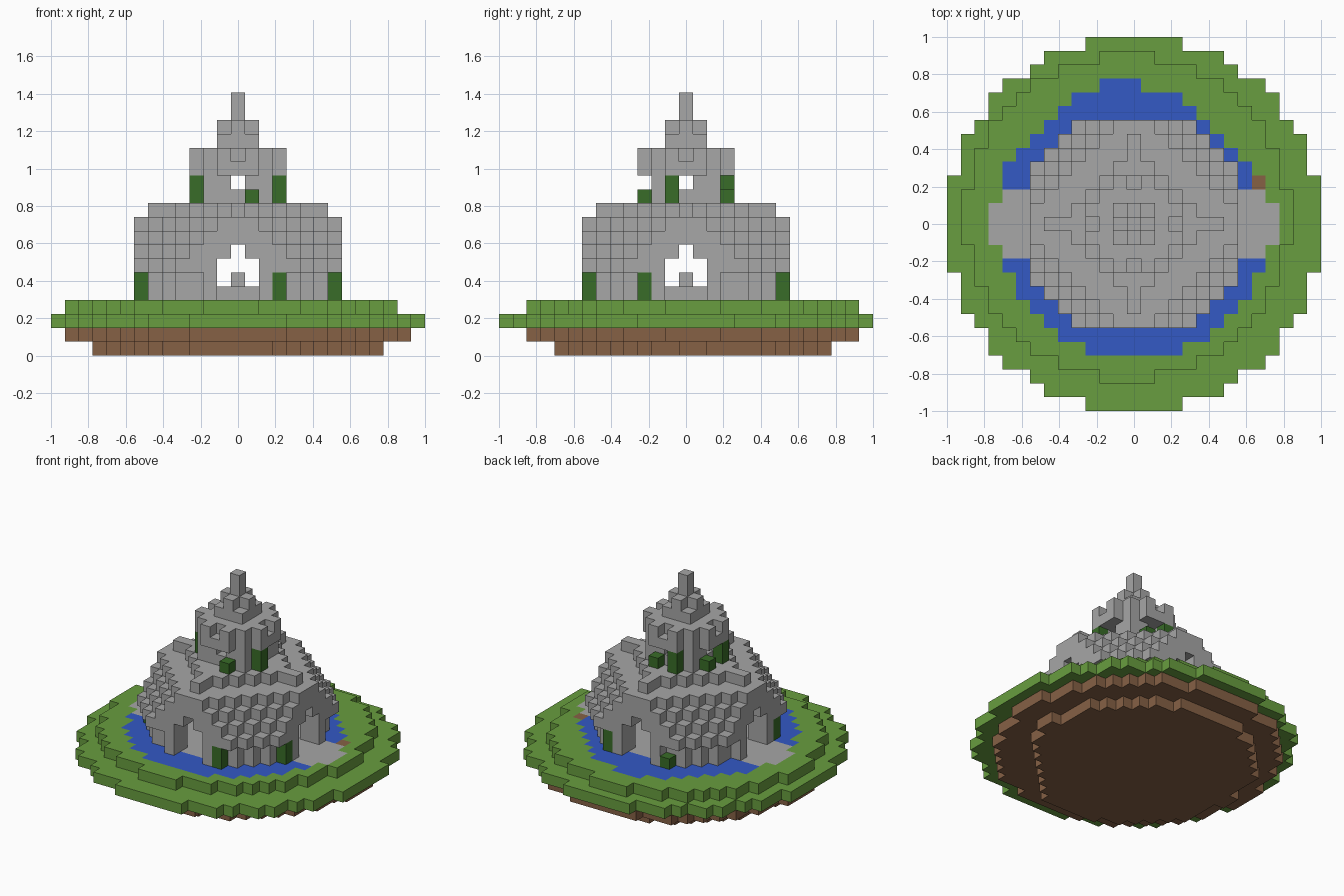
import bpy
import bmesh
from mathutils import Vector

if "Cube" in bpy.data.objects:
    bpy.data.objects.remove(bpy.data.objects["Cube"])

CELL = 2 / 27
SPAN = range(-13, 14)
PLANE = [(i, j) for i in SPAN for j in SPAN]


def material(name, rgb):
    mat = bpy.data.materials.new(name)
    mat.use_nodes = True
    mat.diffuse_color = (*rgb, 1)
    mat.node_tree.nodes["Principled BSDF"].inputs["Base Color"].default_value = (*rgb, 1)
    return mat


STONE = material("stone grey", (0.385, 0.385, 0.385))
GRASS = material("grass green", (0.14, 0.34, 0.05))
WATER = material("water blue", (0.033, 0.1, 0.56))
EARTH = material("earth brown", (0.24, 0.12, 0.06))
LEAF = material("leaf green", (0.04, 0.15, 0.021))

blocks = {}  # grid cell -> part name
parts = {}   # part name -> material


def fill(part, mat, layers, rule):
    """Put blocks of a part wherever the rule holds on the given layers."""
    parts[part] = mat
    for k in layers:
        for i, j in PLANE:
            if rule(i, j):
                blocks[i, j, k] = part


def carve(layers, rule):
    for k in layers:
        for i, j in PLANE:
            if rule(i, j):
                blocks.pop((i, j, k), None)


def disc(cx, cy, r2):
    return lambda i, j: (i - cx) ** 2 + (j - cy) ** 2 <= r2


def octagon(reach, total):
    return lambda i, j: max(abs(i), abs(j)) <= reach and abs(i) + abs(j) <= total


def moat_shape(i, j):
    if j > 0:
        return disc(-0.5, 0, 93.5)(i, j) and abs(i + 0.5) + j <= 12.5
    return disc(0, 0, 92)(i, j)


# Round island: two earth layers, two grass layers
fill("earth_base", EARTH, [0], lambda i, j: disc(0, 0.5, 102)(i, j) and i - j <= 11)
fill("earth_base", EARTH, [1], disc(0, 0.5, 147))
fill("lawn", GRASS, [2], disc(0, 0, 182))
fill("lawn", GRASS, [3], disc(-0.5, 0.5, 137))

# Moat, causeway and paved floor set flush in the lawn
fill("moat", WATER, [3], moat_shape)
fill("moat", WATER, [3], lambda i, j: j == 10 and -2 <= i <= 0)
fill("causeway", STONE, [3], lambda i, j: abs(j) <= 2 and disc(0, 0, 101)(i, j))
fill("causeway", STONE, [3], octagon(6, 10))
fill("bare_earth", EARTH, [3], lambda i, j: (i, j) == (9, 3))

# Hall: upright walls, then a terraced roof that shrinks at the corners
fill("hall", STONE, [4, 5], octagon(6, 10))
for k, reach, total in [(6, 7, 11), (7, 7, 10), (8, 7, 9), (9, 7, 8), (10, 4, 5)]:
    fill("hall", STONE, [k], octagon(reach, total))
# Ridge blocks over the doors
fill("hall", STONE, [10], lambda i, j: i * j == 0 and abs(i + j) <= 6)
# Door jambs on all four sides
fill("hall", STONE, range(4, 8),
     lambda i, j: sorted((abs(i), abs(j))) == [2, 7])
# Hollow room and four stepped doorways
for k, reach, total in [(4, 5, 8), (5, 5, 8), (6, 5, 8), (7, 5, 7), (8, 4, 5)]:
    carve([k], octagon(reach, total))
carve([4, 5, 6], lambda i, j: min(abs(i), abs(j)) <= 1)
carve([7], lambda i, j: i == 0 or j == 0)
# Stepped pedestal in the middle of the room
fill("pedestal", STONE, [4], octagon(1, 2))
fill("pedestal", STONE, [5], octagon(0, 0))

# Tower: hollow drum with a notched balcony over each window, then the spire
fill("tower", STONE, range(11, 15), octagon(2, 4))
carve([11, 12], octagon(1, 2))
carve([12], lambda i, j: i == 0 or j == 0)
fill("tower", STONE, [13, 14], octagon(3, 4))
carve([14], lambda i, j: sorted((abs(i), abs(j))) == [0, 3])
fill("spire", STONE, [15], octagon(1, 2))
fill("spire", STONE, [16], octagon(1, 1))
fill("spire", STONE, [17, 18], octagon(0, 0))

# Ivy clinging to the hall and the tower
for i, j, low, high in [(3, -7, 4, 5), (7, -3, 4, 5), (3, 7, 4, 5), (-3, 7, 4, 4),
                        (-7, -3, 4, 5), (1, -3, 11, 11), (3, -1, 11, 12),
                        (1, 3, 11, 11), (-1, 3, 11, 12), (-3, 1, 11, 11),
                        (-3, -1, 11, 12)]:
    fill("ivy", LEAF, range(low, high + 1), lambda a, b: (a, b) == (i, j))


def build(part, mat):
    """Make one mesh from the exposed sides of a part's blocks."""
    bm = bmesh.new()
    for cell, owner in blocks.items():
        if owner != part:
            continue
        middle = Vector((cell[0], cell[1], cell[2] + 0.5))
        for axis in range(3):
            for sign in (-1, 1):
                beside = list(cell)
                beside[axis] += sign
                if tuple(beside) in blocks:
                    continue
                n, u = Vector(), Vector()
                n[axis] = sign / 2
                u[(axis + 1) % 3] = 0.5
                v = 2 * n.cross(u)
                corners = [-u - v, u - v, u + v, v - u]
                bm.faces.new([bm.verts.new((middle + n + c) * CELL) for c in corners])
    bmesh.ops.remove_doubles(bm, verts=bm.verts, dist=CELL / 100)
    mesh = bpy.data.meshes.new(part)
    bm.to_mesh(mesh)
    bm.free()
    mesh.materials.append(mat)
    bpy.context.collection.objects.link(bpy.data.objects.new(part, mesh))


for part, mat in parts.items():
    build(part, mat)
